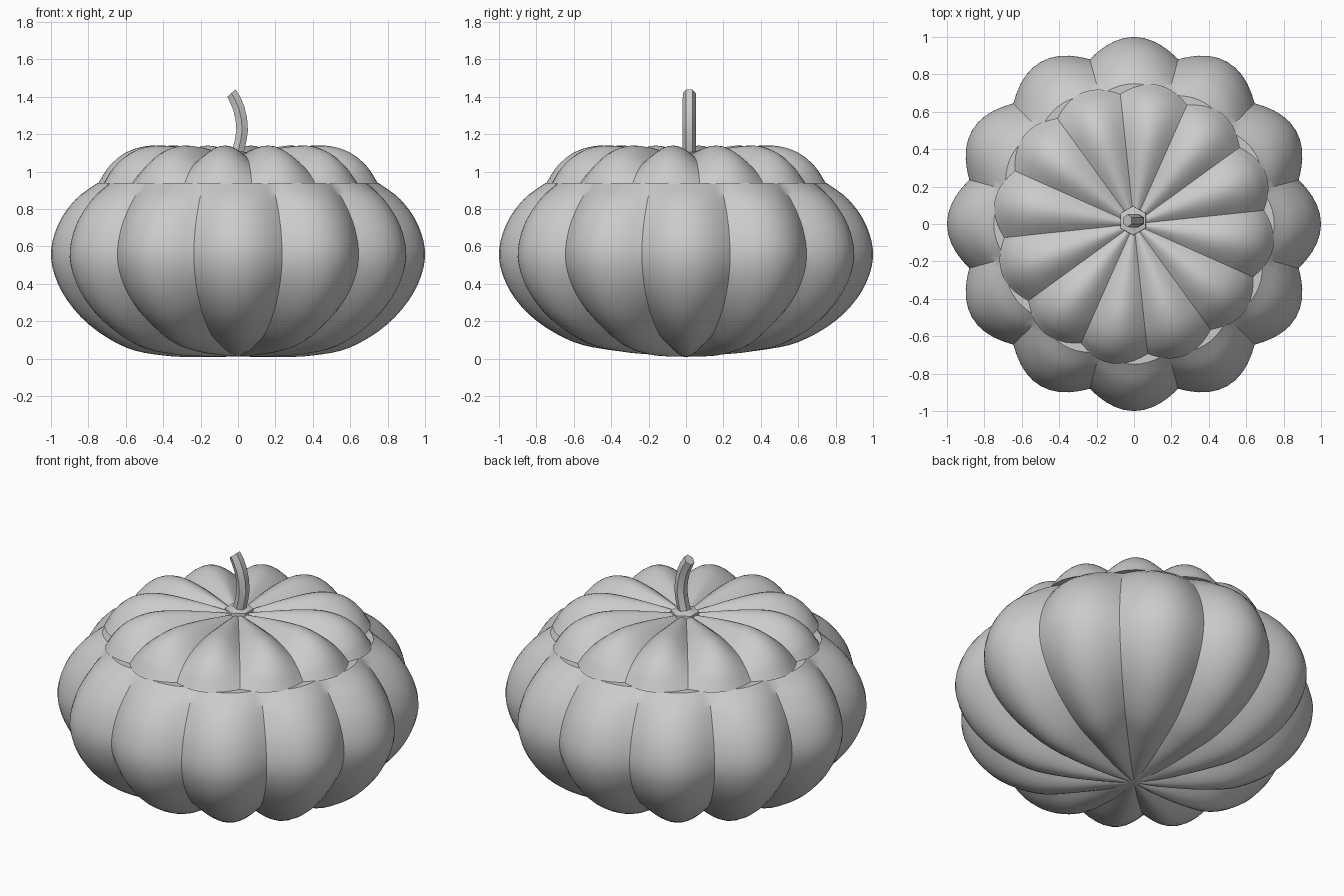
import bpy, bmesh, math
from mathutils import Vector

if "Cube" in bpy.data.objects:
    bpy.data.objects.remove(bpy.data.objects["Cube"])

LOBES, SEG = 12, 10


def smooth(points, steps=4):
    """Catmull-Rom curve through the profile points."""
    p = [Vector(q) for q in points]
    p = [2 * p[0] - p[1]] + p + [2 * p[-1] - p[-2]]
    out = []
    for i in range(1, len(p) - 2):
        a, b, c, d = p[i - 1:i + 3]
        for k in range(steps):
            t = k / steps
            out.append(0.5 * (2 * b + (c - a) * t + (2 * a - 5 * b + 4 * c - d) * t * t
                              + (3 * b - a - 3 * c + d) * t ** 3))
    return out + [p[-2]]


def finish(name, bm, angle):
    bmesh.ops.recalc_face_normals(bm, faces=bm.faces)
    me = bpy.data.meshes.new(name)
    bm.to_mesh(me)
    bm.free()
    ob = bpy.data.objects.new(name, me)
    bpy.context.collection.objects.link(ob)
    bpy.ops.object.select_all(action='DESELECT')
    ob.select_set(True)
    bpy.context.view_layer.objects.active = ob
    bpy.ops.object.shade_smooth_by_angle(angle=math.radians(angle))
    return ob


def bridge(bm, rings):
    for a, b in zip(rings, rings[1:]):
        n = len(a)
        for i in range(n):
            j = (i + 1) % n
            bm.faces.new((a[i], a[j], b[j], b[i]))


def lobed(name, profile, turn, sag=0.0):
    """Profile rows: crest r, z, crease r, z. Starts at the pole, ends at the rim."""
    bm = bmesh.new()
    rows = smooth([Vector(q).to_4d() if len(q) == 3 else q for q in profile])
    n = LOBES * SEG
    pole = bm.verts.new((0, 0, rows[0][1]))
    rings = []
    for cr, cz, vr, vz in rows[1:]:
        ring = []
        for i in range(n):
            bulge = abs(math.cos(math.pi * i / SEG))
            a = 2 * math.pi * i / n + turn
            r = vr + (cr - vr) * bulge
            z = vz + (cz - vz) * bulge
            if z < 0.5:
                z += sag * math.sin(a) ** 2 * math.sin(math.pi * min(r, 1)) * bulge
            ring.append(bm.verts.new((r * math.cos(a), r * math.sin(a), z)))
        rings.append(ring)
    for i in range(n):
        bm.faces.new((pole, rings[0][i], rings[0][(i + 1) % n]))
    bridge(bm, rings)
    # flat cut face
    bm.faces.new(rings[-1])
    return finish(name, bm, 32)


# ribbed body, cut flat at the top
lobed("pumpkin_body", [
    (0, .012, 0, .012), (.2, .008, .19, .035), (.4, .017, .38, .08),
    (.6, .06, .56, .135), (.8, .185, .74, .25), (.94, .355, .86, .39),
    (1, .54, .912, .54), (.965, .71, .882, .70), (.87, .85, .80, .84),
    (.75, .94, .71, .94)], 0, .03)

# ribbed lid, turned slightly out of line with the body
lobed("pumpkin_lid", [
    (0, 1.075, 0, 1.075), (.08, 1.09, .08, 1.08), (.22, 1.115, .22, 1.085),
    (.38, 1.136, .37, 1.085), (.5, 1.136, .48, 1.07), (.61, 1.10, .575, 1.04),
    (.695, 1.03, .65, .99), (.755, .937, .70, .937)], math.radians(-9))

# curved six-sided stem with a small collar: x, z, tilt, radius
bm = bmesh.new()
rings = []
for x, z, tilt, rad in [(-.005, 1.07, 0, .08), (-.005, 1.10, 0, .078), (-.003, 1.105, 0, .05),
                        (0, 1.11, 8, .036), (.014, 1.165, 10, .036), (.022, 1.22, 2, .036),
                        (.018, 1.28, -10, .036), (.004, 1.34, -18, .036),
                        (-.015, 1.385, -26, .036), (-.035, 1.42, -40, .034)]:
    t = math.radians(tilt)
    ring = []
    for i in range(6):
        a = math.pi / 3 * i + math.pi / 6
        u, v = rad * math.cos(a), rad * math.sin(a)
        ring.append(bm.verts.new((x + u * math.cos(t), .018 + v, z - u * math.sin(t))))
    rings.append(ring)
bridge(bm, rings)
bm.faces.new(rings[0])
bm.faces.new(rings[-1])
finish("stem", bm, 35)
